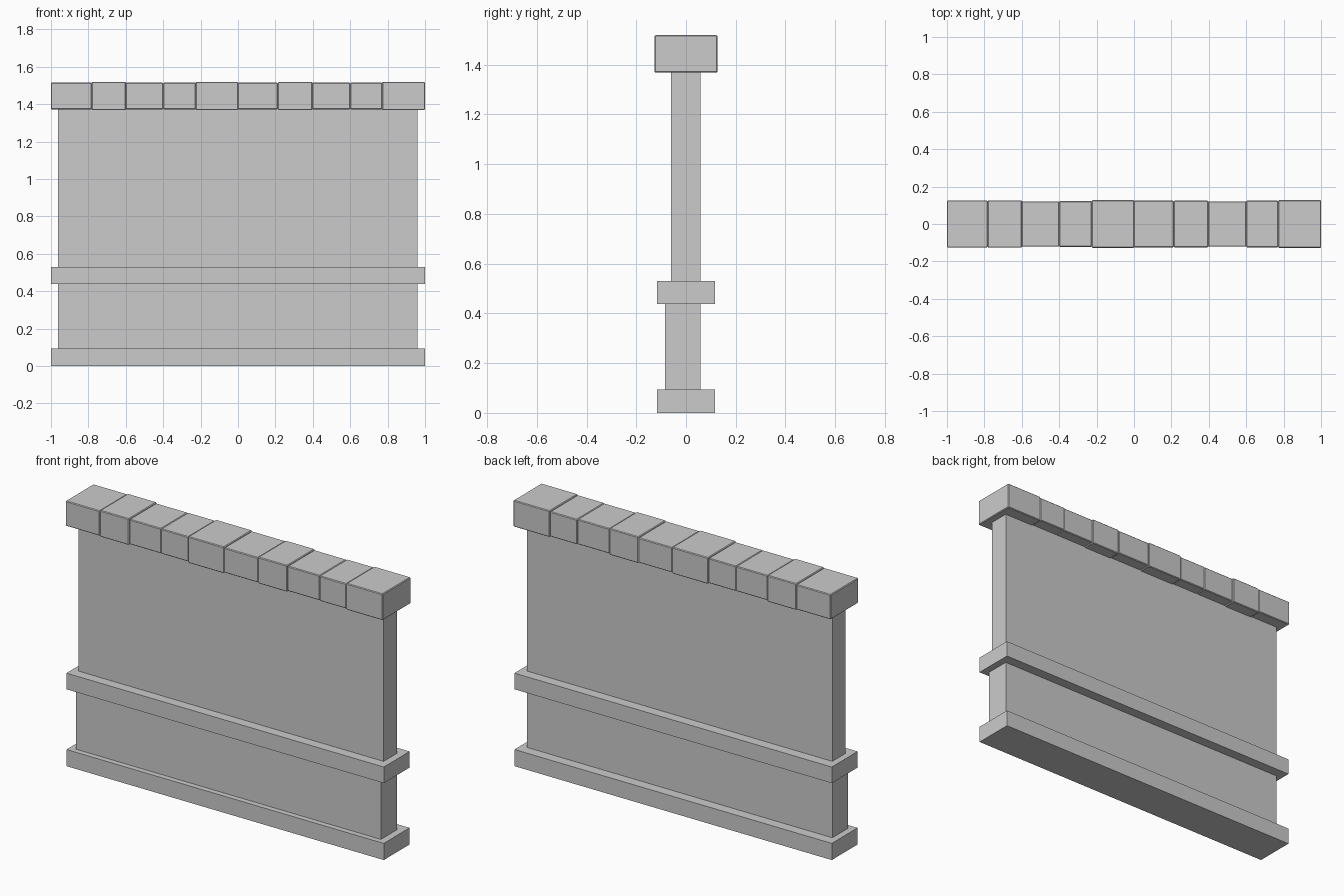
import bpy
import bmesh

if "Cube" in bpy.data.objects:
    bpy.data.objects.remove(bpy.data.objects["Cube"])


def box(name, x0, x1, y0, y1, z0, z1, bevel=0.0):
    bm = bmesh.new()
    bmesh.ops.create_cube(bm, size=1.0)
    for v in bm.verts:
        v.co.x = x1 if v.co.x > 0 else x0
        v.co.y = y1 if v.co.y > 0 else y0
        v.co.z = z1 if v.co.z > 0 else z0
    if bevel:
        bmesh.ops.bevel(bm, geom=bm.edges[:], offset=bevel, segments=1,
                        affect='EDGES', profile=0.5)
    mesh = bpy.data.meshes.new(name)
    bm.to_mesh(mesh)
    bm.free()
    obj = bpy.data.objects.new(name, mesh)
    bpy.context.collection.objects.link(obj)
    return obj


# Wall panels: the lower one is thicker towards the front
box("lower_wall", -0.963, 0.96, -0.085, 0.058, 0.095, 0.44)
box("upper_wall", -0.963, 0.96, -0.06, 0.058, 0.53, 1.38)

# Projecting base and middle rails
box("base_rail", -1, 1, -0.116, 0.116, 0.0, 0.095)
box("middle_rail", -1, 1, -0.116, 0.116, 0.438, 0.53)

# Row of uneven coping stones along the top
joints = [-1, -0.783, -0.60, -0.40, -0.227, 0, 0.213, 0.397, 0.60, 0.77, 1]
tall = [0, 1, 0, 0, 1, 0, 1, 0, 0, 1]
half_depths = [0.126, 0.126, 0.121, 0.122, 0.127, 0.125, 0.125, 0.121, 0.125, 0.127]
for i, (big, d) in enumerate(zip(tall, half_depths)):
    grow = 0.004 if big else 0.0
    box(f"coping_stone_{i + 1}", joints[i], joints[i + 1], -d, d,
        1.373 - grow, 1.515 + grow, bevel=0.004)
